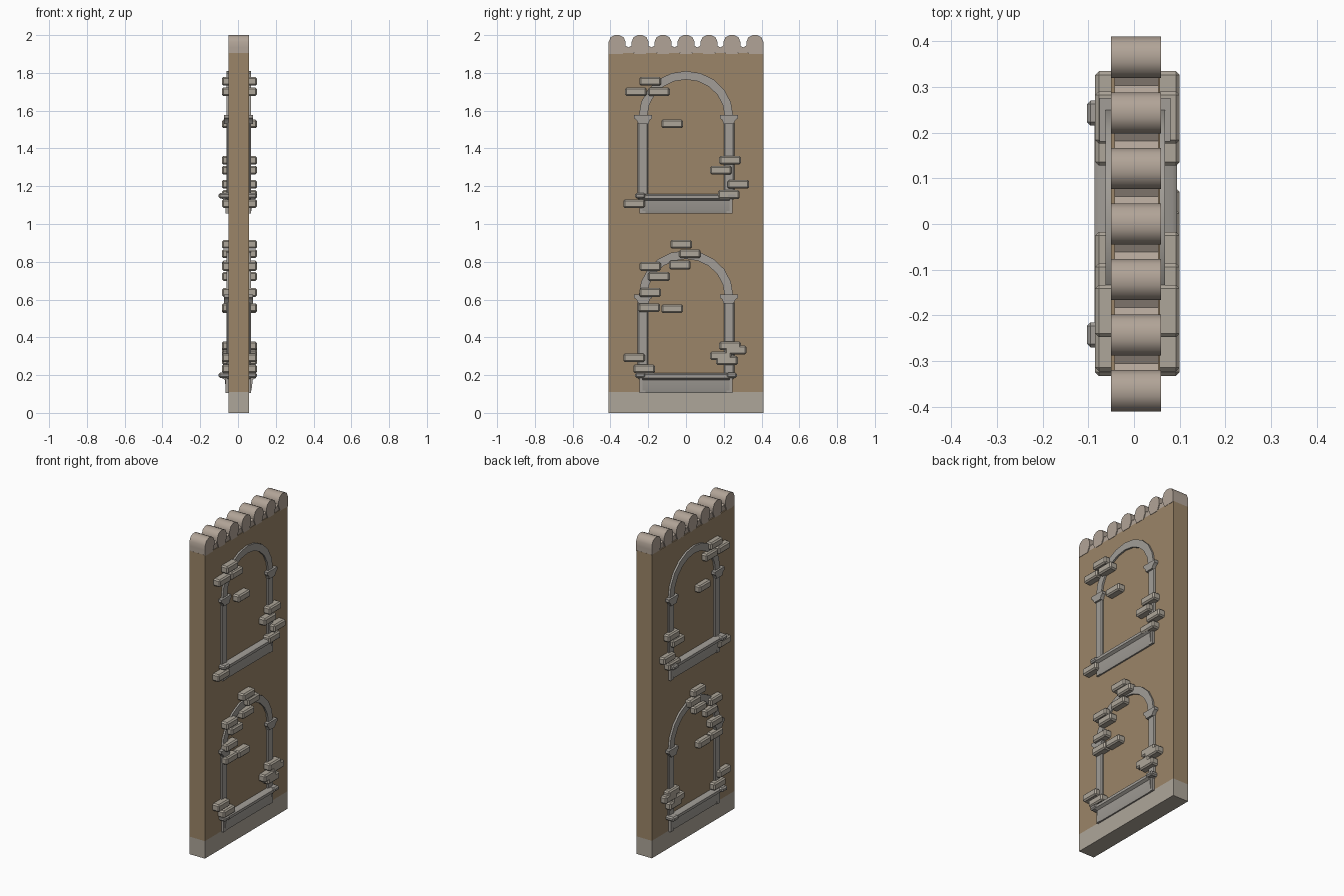
import bpy, bmesh, math

if "Cube" in bpy.data.objects:
    bpy.data.objects.remove(bpy.data.objects["Cube"])


def material(name, rgb):
    m = bpy.data.materials.new(name)
    m.diffuse_color = (*rgb, 1)
    m.use_nodes = True
    m.node_tree.nodes["Principled BSDF"].inputs["Base Color"].default_value = m.diffuse_color
    return m


PLASTER = material("plaster", (0.33, 0.235, 0.14))
STONE = material("stone", (0.42, 0.38, 0.32))
TRIM = material("trim", (0.36, 0.34, 0.31))
TILE = material("tile", (0.44, 0.37, 0.31))


def finish(name, bm, mat, bevel=0, smooth=True):
    bmesh.ops.recalc_face_normals(bm, faces=bm.faces)
    me = bpy.data.meshes.new(name)
    bm.to_mesh(me)
    bm.free()
    ob = bpy.data.objects.new(name, me)
    bpy.context.collection.objects.link(ob)
    me.materials.append(mat)
    if bevel:
        b = ob.modifiers.new("bevel", 'BEVEL')
        b.width = bevel
        b.segments = 1
    if smooth:
        bpy.ops.object.select_all(action='DESELECT')
        bpy.context.view_layer.objects.active = ob
        ob.select_set(True)
        bpy.ops.object.shade_smooth_by_angle(angle=math.radians(40))
    return ob


def box(name, x, y, z, mat, bevel=0):
    bm = bmesh.new()
    bmesh.ops.create_cube(bm, size=1)
    for v in bm.verts:
        for i, (a, b) in enumerate((x, y, z)):
            v.co[i] = a if v.co[i] < 0 else b
    return finish(name, bm, mat, bevel, False)


def prism_x(name, yz, x, mat):
    """Extrude a y-z outline through the wall thickness."""
    bm = bmesh.new()
    f = bm.faces.new([bm.verts.new((x[0], y, z)) for y, z in yz])
    r = bmesh.ops.extrude_face_region(bm, geom=[f])
    for v in r["geom"]:
        if isinstance(v, bmesh.types.BMVert):
            v.co.x = x[1]
    return finish(name, bm, mat)


def prism_y(name, xz, y, mat):
    """Extrude an x-z outline along the wall."""
    bm = bmesh.new()
    f = bm.faces.new([bm.verts.new((x, y[0], z)) for x, z in xz])
    r = bmesh.ops.extrude_face_region(bm, geom=[f])
    for v in r["geom"]:
        if isinstance(v, bmesh.types.BMVert):
            v.co.y = y[1]
    return finish(name, bm, mat)


WALL_X = (-0.05, 0.057)

# Wall: stone base and two plastered storeys
box("stone_base", WALL_X, (-0.41, 0.41), (0, 0.11), STONE)
box("lower_wall", WALL_X, (-0.41, 0.41), (0.11, 0.95), PLASTER)
box("upper_wall", WALL_X, (-0.41, 0.41), (0.95, 1.905), PLASTER)

# Coping: seven rounded tiles with lower channel tiles between them
for i in range(7):
    c = (i - 3) * 0.1215
    hump = [(-0.03, 1.9), (-0.045, 1.935), (-0.045, 1.965), (-0.034, 1.989), (-0.012, 2.0),
            (0.012, 2.0), (0.034, 1.989), (0.045, 1.965), (0.045, 1.935), (0.03, 1.9)]
    if i == 0:
        hump[0] = (-0.045, 1.9)
    if i == 6:
        hump[-1] = (0.045, 1.9)
    prism_x("coping_tile", [(c + y, z) for y, z in hump], (-0.05, 0.059), TILE)
    if i < 6:
        g = c + 0.06
        prism_x("channel_tile", [(g - 0.025, 1.9), (g + 0.025, 1.9), (g + 0.035, 1.955),
                                 (g, 1.935), (g - 0.035, 1.955)], (-0.043, 0.054), TILE)


# Arched blind window, the same on both storeys and both faces
def window(dz):
    n = 10
    angles = [math.pi * k / n for k in range(n + 1)]
    outer = [(0.25 * math.cos(a), 1.57 + dz + 0.24 * math.sin(a)) for a in angles]
    inner = [(0.205 * math.cos(a), 1.57 + dz + 0.195 * math.sin(a)) for a in reversed(angles)]
    prism_x("window_arch", outer + inner, (-0.062, 0.068), TRIM)
    for s in (-1, 1):
        box("window_column", (-0.062, 0.068), sorted((s * 0.2, s * 0.256)),
            (1.13 + dz, 1.54 + dz), TRIM, 0.006)
        prism_x("column_capital",
                [(s * y, z + dz) for y, z in ((0.198, 1.53), (0.252, 1.53), (0.262, 1.55),
                                              (0.276, 1.56), (0.276, 1.577), (0.18, 1.577),
                                              (0.18, 1.56), (0.192, 1.55))],
                (-0.075, 0.08), TRIM)
        box("sill_end", (-0.103, 0.1), sorted((s * 0.215, s * 0.27)),
            (1.135 + dz, 1.163 + dz), TRIM, 0.008)
        box("sill_bracket", (-0.066, 0.07), sorted((s * 0.215, s * 0.245)),
            (1.055 + dz, 1.14 + dz), TRIM)
    side = [(0.062, 1.055), (0.068, 1.075), (0.074, 1.125), (0.09, 1.135), (0.09, 1.152), (0.08, 1.16)]
    prof = [(x + 0.004, z + dz) for x, z in side] + [(0.004 - x, z + dz) for x, z in reversed(side)]
    prism_y("window_sill", prof, (-0.23, 0.23), TRIM)


window(0)
window(-0.95)

# Exposed bricks running through the wall, as (y, z) centres
bricks = [(-0.19, 1.755), (-0.265, 1.70), (-0.143, 1.70), (-0.074, 1.53), (0.233, 1.337),
          (0.185, 1.285), (0.277, 1.21), (0.227, 1.156), (-0.275, 1.108),
          (-0.026, 0.892), (0.021, 0.843), (-0.19, 0.775), (-0.032, 0.783), (-0.143, 0.722),
          (-0.19, 0.637), (-0.195, 0.557), (-0.074, 0.552), (-0.275, 0.292), (-0.222, 0.233),
          (0.233, 0.355), (0.263, 0.333), (0.185, 0.302), (0.217, 0.277)]
for y, z in bricks:
    box("exposed_brick", (-0.085, 0.1), (y - 0.057, y + 0.057), (z - 0.023, z + 0.023), STONE, 0.008)
